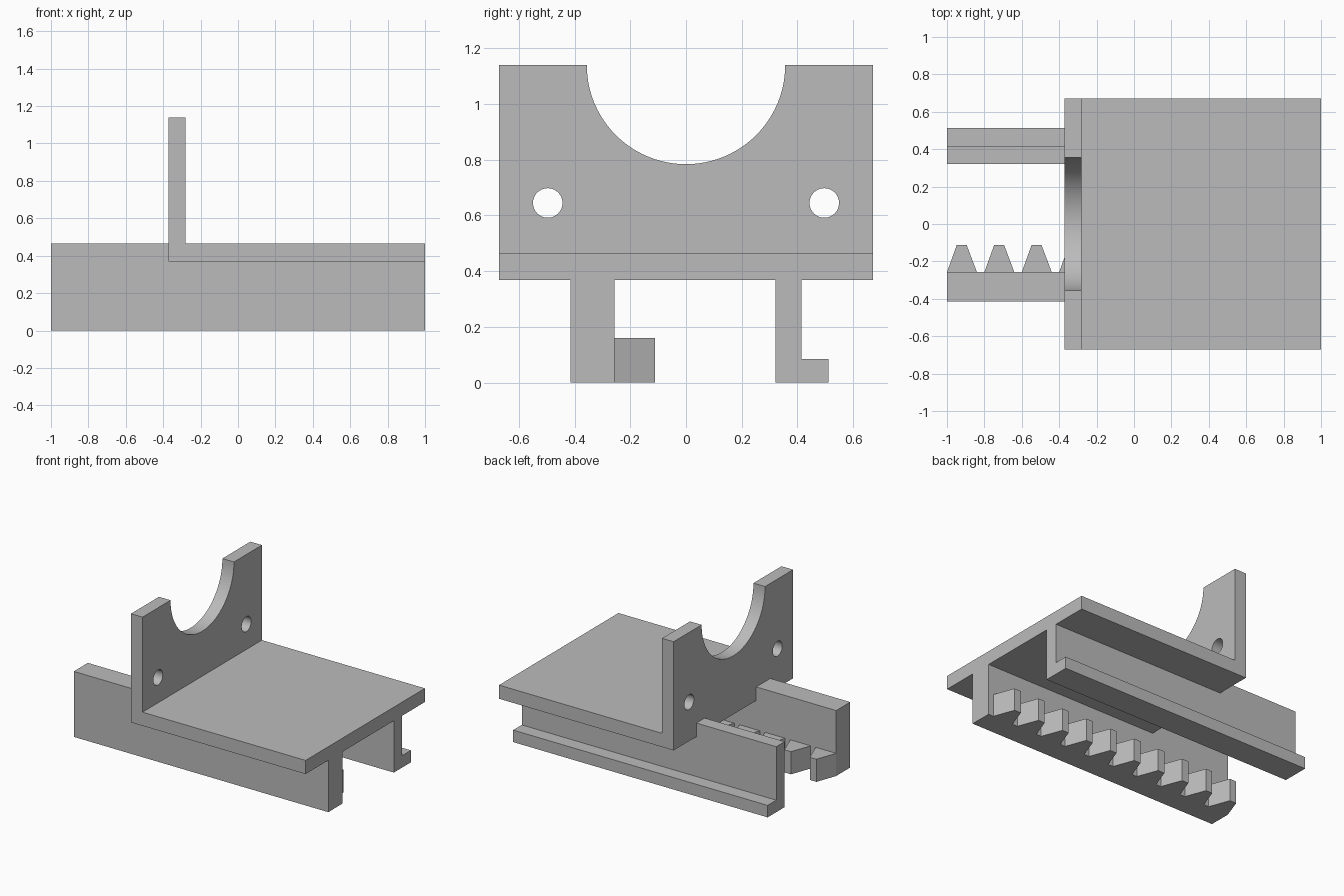
import bpy, bmesh, math
from mathutils import Vector

if "Cube" in bpy.data.objects:
    bpy.data.objects.remove(bpy.data.objects["Cube"], do_unlink=True)

grey = bpy.data.materials.new("plain grey")
grey.use_nodes = True
COLOUR = (0.5, 0.5, 0.5, 1)
grey.diffuse_color = COLOUR
grey.node_tree.nodes["Principled BSDF"].inputs["Base Color"].default_value = COLOUR

# Main dimensions
LEFT_END, RIGHT_END = -1.0, 1.0
WALL_BACK, WALL_FRONT = -0.372, -0.281
HALF_WIDTH = 0.67
PLATE_LOW, PLATE_TOP, WALL_TOP = 0.368, 0.465, 1.14


def prism(name, profile, axis, start, end):
    """Extrude a 2D profile along an axis; the profile uses the other two axes in order."""
    def place(p):
        co = list(p)
        co.insert(axis, start)
        return co
    bm = bmesh.new()
    face = bm.faces.new([bm.verts.new(place(p)) for p in profile])
    out = bmesh.ops.extrude_face_region(bm, geom=[face], use_keep_orig=True)
    move = Vector((0, 0, 0))
    move[axis] = end - start
    moved = [g for g in out["geom"] if isinstance(g, bmesh.types.BMVert)]
    bmesh.ops.translate(bm, verts=moved, vec=move)
    bmesh.ops.recalc_face_normals(bm, faces=bm.faces)
    mesh = bpy.data.meshes.new(name)
    bm.to_mesh(mesh)
    bm.free()
    mesh.materials.append(grey)
    obj = bpy.data.objects.new(name, mesh)
    bpy.context.collection.objects.link(obj)
    return obj


def circle(y, z, radius, sides):
    turns = [2 * math.pi * i / sides for i in range(sides)]
    return [(y + radius * math.cos(a), z + radius * math.sin(a)) for a in turns]


def select(obj):
    bpy.ops.object.select_all(action='DESELECT')
    obj.select_set(True)
    bpy.context.view_layer.objects.active = obj


def cut(obj, cutter):
    cutter.hide_render = True
    select(obj)
    mod = obj.modifiers.new("cut", 'BOOLEAN')
    mod.operation, mod.solver, mod.object = 'DIFFERENCE', 'EXACT', cutter
    bpy.ops.object.modifier_apply(modifier=mod.name)
    bpy.data.objects.remove(cutter, do_unlink=True)


# L-shaped bracket: flat plate and upright wall
bracket = prism("bracket", [
    (WALL_BACK, PLATE_LOW), (RIGHT_END, PLATE_LOW), (RIGHT_END, PLATE_TOP),
    (WALL_FRONT, PLATE_TOP), (WALL_FRONT, WALL_TOP), (WALL_BACK, WALL_TOP),
], 1, -HALF_WIDTH, HALF_WIDTH)

# Round cradle and two bolt holes through the wall
openings = [(0, WALL_TOP, 0.356, 96), (-0.496, 0.645, 0.053, 40), (0.496, 0.645, 0.053, 40)]
for opening in openings:
    cut(bracket, prism("cutter", circle(*opening), 0, WALL_BACK - 0.1, WALL_FRONT + 0.1))
select(bracket)
bpy.ops.object.shade_smooth_by_angle(angle=math.radians(30))

# Rails, lowered where they run under the bracket
sections = {
    "front_rail": [(-0.415, 0), (-0.257, 0), (-0.257, PLATE_TOP), (-0.415, PLATE_TOP)],
    "back_rail": [(0.321, 0), (0.512, 0), (0.512, 0.085), (0.415, 0.085),
                  (0.415, PLATE_TOP), (0.321, PLATE_TOP)],
}
for name, section in sections.items():
    rail = prism(name, section, 0, LEFT_END, RIGHT_END)
    notch = [(WALL_BACK, PLATE_LOW), (2, PLATE_LOW), (2, 1), (WALL_BACK, 1)]
    cut(rail, prism("cutter", notch, 1, -1, 1))

# Row of gear teeth along the inside of the front rail
rack = prism("rack_teeth", [(-1, -0.257), (-0.84, -0.257), (-0.895, -0.111), (-0.947, -0.111)],
             2, 0, 0.161)
row = rack.modifiers.new("row", 'ARRAY')
row.count = 10
row.use_relative_offset = False
row.use_constant_offset = True
row.constant_offset_displace = (0.2, 0, 0)
